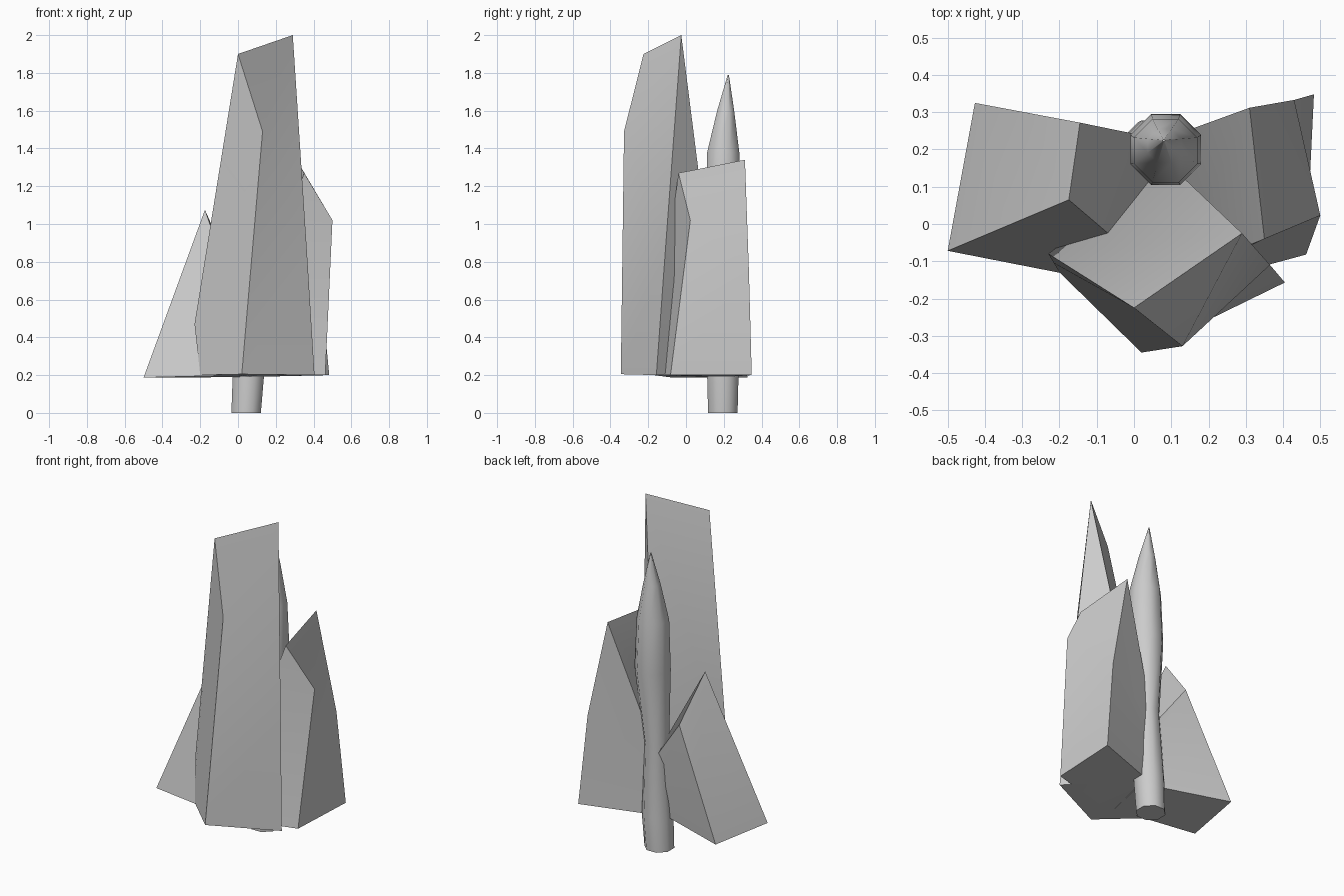
import bpy, bmesh, math
from mathutils import Vector

if "Cube" in bpy.data.objects:
    bpy.data.objects.remove(bpy.data.objects["Cube"])


def finish(name, bm, angle):
    bmesh.ops.recalc_face_normals(bm, faces=bm.faces[:])
    me = bpy.data.meshes.new(name)
    bm.to_mesh(me)
    bm.free()
    ob = bpy.data.objects.new(name, me)
    bpy.context.collection.objects.link(ob)
    bpy.ops.object.select_all(action='DESELECT')
    bpy.context.view_layer.objects.active = ob
    ob.select_set(True)
    bpy.ops.object.shade_smooth_by_angle(angle=math.radians(angle))


def loft(name, rings, angle):
    """Skin equal-sided rings and cap both ends."""
    bm = bmesh.new()
    vs = [[bm.verts.new(p) for p in ring] for ring in rings]
    n = len(vs[0])
    for a, b in zip(vs, vs[1:]):
        for i in range(n):
            j = (i + 1) % n
            bm.faces.new((a[i], a[j], b[j], b[i]))
    bm.faces.new(vs[0])
    bm.faces.new(vs[-1][::-1])
    finish(name, bm, angle)


def shard(name, columns):
    """Rock from four corner columns, each top, (optional bend), bottom."""
    cols = []
    for c in columns:
        c = [Vector(p) for p in c]
        if len(c) == 2:
            c.insert(1, c[0].lerp(c[1], 0.5))
        cols.append(c)
    loft(name, [[c[k] for c in cols] for k in range(3)], 30)


# Tall front rock
shard("tall_rock", [
    [(.29, -.025, 2.0), (.365, -.11, .85), (.405, -.157, .2)],
    [(0, -.225, 1.9), (.13, -.328, 1.49), (.02, -.345, .205)],
    [(-.23, -.08, .47), (-.2, -.13, .2)],
    [(.09, .165, .5), (.1, .12, .195)],
])

# Low left rock
shard("left_rock", [
    [(-.175, .065, 1.075), (-.5, -.072, .187)],
    [(-.145, .272, .82), (-.427, .325, .187)],
    [(.07, .228, .52), (.08, .157, .19)],
    [(.03, -.11, .48), (0, -.17, .2)],
])

# Right rock
shard("right_rock", [
    [(.31, .312, 1.34), (.43, .333, .75), (.483, .348, .2)],
    [(.35, -.04, 1.27), (.5, .023, 1.02), (.462, -.082, .2)],
    [(.1, -.14, .5), (.1, -.18, .2)],
    [(.03, .21, .52), (.05, .2, .19)],
])

# Eight-sided spindle: height, half width, centre x, centre y
profile = [(0, .078, .043, .195), (.2, .083, .055, .195), (.63, .066, .066, .19),
           (1.08, .095, .085, .2), (1.38, .085, .085, .197), (1.6, .045, .082, .21),
           (1.79, .003, .08, .224)]
rings = []
for z, r, cx, cy in profile:
    r /= math.cos(math.pi / 8)
    angles = [(i + .5) * math.pi / 4 for i in range(8)]
    rings.append([(cx + r * math.cos(a), cy + r * math.sin(a), z) for a in angles])
loft("spindle", rings, 50)
